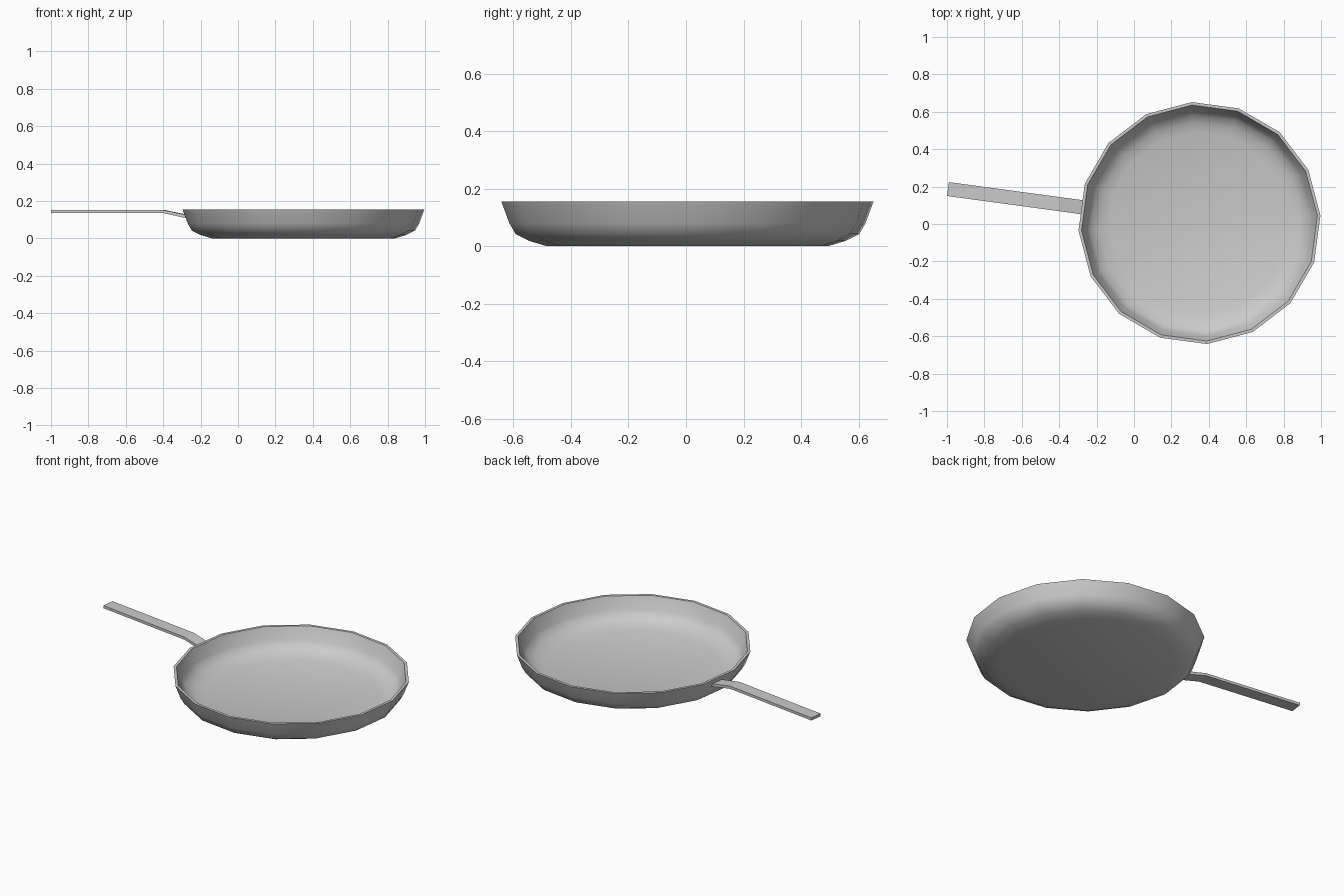
import bpy, bmesh, math
from mathutils import Matrix

if "Cube" in bpy.data.objects:
    bpy.data.objects.remove(bpy.data.objects["Cube"])

CENTER = (0.35, 0.005, 0)
TILT = math.radians(-7.7)
SIDES = 16
PLACE = Matrix.Translation(CENTER) @ Matrix.Rotation(TILT, 4, 'Z')


def finish(name, bm, angle):
    bmesh.ops.recalc_face_normals(bm, faces=bm.faces)
    bm.transform(PLACE)
    mesh = bpy.data.meshes.new(name)
    bm.to_mesh(mesh)
    bm.free()
    ob = bpy.data.objects.new(name, mesh)
    bpy.context.collection.objects.link(ob)
    bpy.ops.object.select_all(action='DESELECT')
    ob.select_set(True)
    bpy.context.view_layer.objects.active = ob
    bpy.ops.object.shade_smooth_by_angle(angle=math.radians(angle))


# Pan body: closed lathe profile (radius, height), outside then inside
profile = [(0.49, 0.0), (0.55, 0.018), (0.598, 0.042), (0.62, 0.08), (0.648, 0.155),
           (0.632, 0.155), (0.605, 0.083), (0.584, 0.051), (0.541, 0.03), (0.487, 0.014)]
bm = bmesh.new()
rings = []
for r, z in profile:
    angles = [2 * math.pi * (i + 0.5) / SIDES for i in range(SIDES)]
    rings.append([bm.verts.new((r * math.cos(a), r * math.sin(a), z)) for a in angles])
for low, high in zip(rings, rings[1:]):
    for i in range(SIDES):
        j = (i + 1) % SIDES
        bm.faces.new((low[i], low[j], high[j], high[i]))
bm.faces.new(rings[0])
bm.faces.new(rings[-1])
finish("pan_body", bm, 40)

# Handle: flat bar, bent down where it meets the pan wall
path = [(0.617, 0.124, 0.106), (0.755, 0.152, 0.136), (1.357, 0.152, 0.136)]
half = 0.0375
bm = bmesh.new()
sections = []
for r, top, bottom in path:
    corners = [(-half, top), (half, top), (half, bottom), (-half, bottom)]
    sections.append([bm.verts.new((-r, y, z)) for y, z in corners])
for a, b in zip(sections, sections[1:]):
    for i in range(4):
        j = (i + 1) % 4
        bm.faces.new((a[i], a[j], b[j], b[i]))
bm.faces.new(sections[0])
bm.faces.new(sections[-1])
finish("handle", bm, 10)
